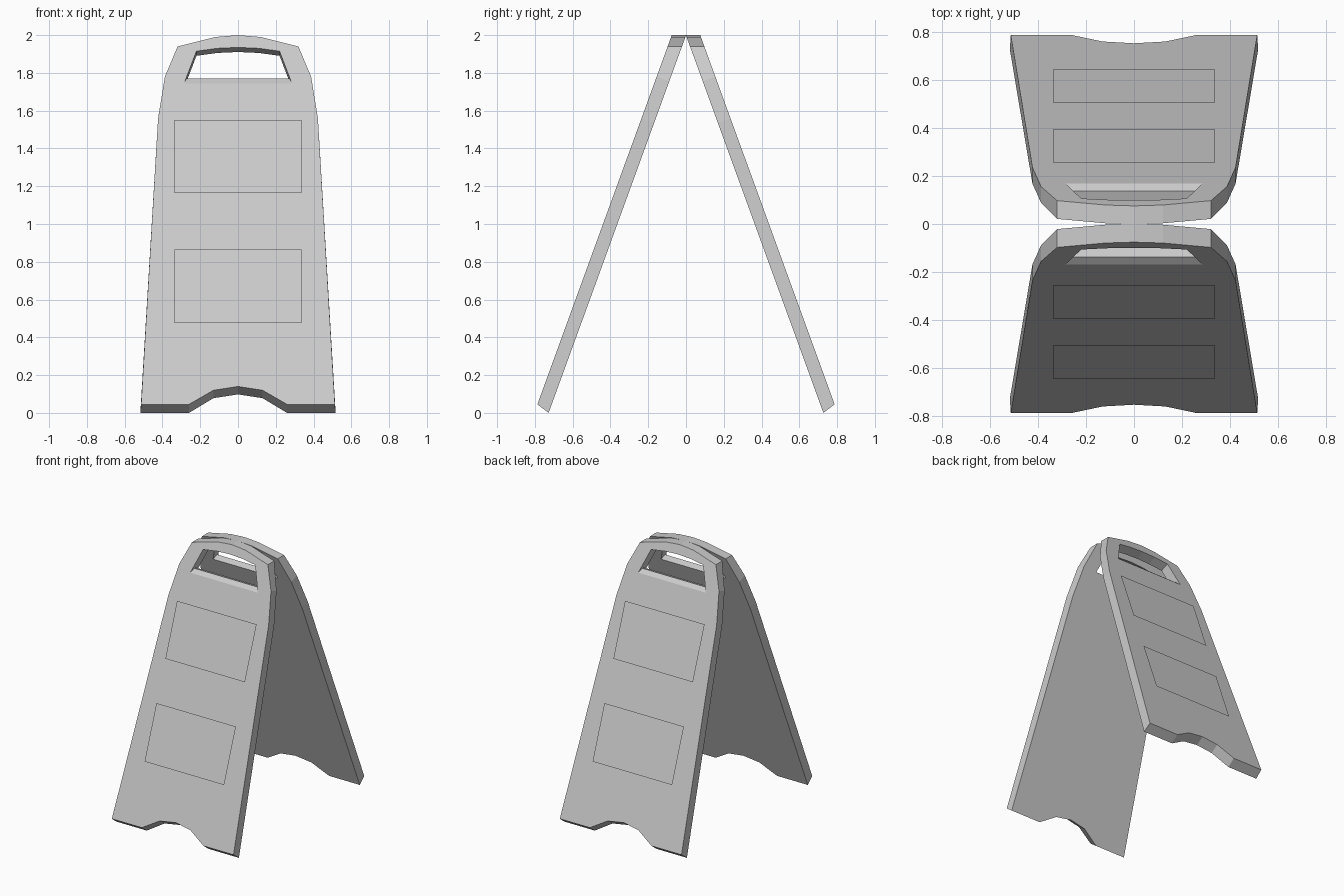
import bpy, bmesh, math

if "Cube" in bpy.data.objects:
    bpy.data.objects.remove(bpy.data.objects["Cube"])

SLOPE = math.tan(math.radians(20))
SIN, COS = math.sin(math.radians(20)), math.cos(math.radians(20))
THICK = 0.0715


def on_panel(x, z, depth=0.0):
    # point on the leaning outer face, pushed inward by depth
    y = -0.787 + (z - 0.045) * SLOPE
    return (x, y + COS * depth, z - SIN * depth)


def inner_at(x, z):
    # point on the inner face at a given height
    return (x, -0.787 + (z - 0.045) * SLOPE + THICK / COS, z)


def mirrored(half):
    # half runs from x > 0 towards the centre line and may end on it
    return half + [(-p[0],) + tuple(p[1:]) for p in reversed(half) if p[0] > 0]


def make_object(name, loops, caps=True):
    bm = bmesh.new()
    rings = [[bm.verts.new(c) for c in loop] for loop in loops]
    for a, b in zip(rings, rings[1:]):
        for i in range(len(a)):
            j = (i + 1) % len(a)
            bm.faces.new((a[i], a[j], b[j], b[i]))
    if caps:
        bm.faces.new(rings[0])
        if len(rings) > 1:
            bm.faces.new(rings[-1])
    bmesh.ops.recalc_face_normals(bm, faces=bm.faces)
    mesh = bpy.data.meshes.new(name)
    bm.to_mesh(mesh)
    bm.free()
    ob = bpy.data.objects.new(name, mesh)
    bpy.context.collection.objects.link(ob)
    return ob


# Panel outline: x, z on the outer face, drop in height to the inner face
top = [(0.32, 1.94, 0), (0.12, 1.99, 0), (0, 2.0, 0)]
side = [(0.513, 0.045, 0.045), (0.423, 1.56, 0.0245), (0.387, 1.78, 0.0245)]
arch = [(0.26, 0.045, 0.045), (0.13, 0.12, 0.042), (0, 0.14, 0.042)]
outline = mirrored(side + top) + [(-x, z, d) for x, z, d in arch] + \
    [p for p in reversed(arch) if p[0] > 0]
outer = [on_panel(x, z) for x, z, d in outline]
inner = [inner_at(x + (0.004 if z == 0.045 and x > 0.5 else
                       -0.004 if z == 0.045 and x < -0.5 else 0), z - d)
         for x, z, d in outline]
front = make_object("front_panel", [outer, inner])

# Handle opening with a bevelled lower lip
loops = []
for depth, zb in ((-0.0206, 1.713), (0.0206, 1.777), (0.12, 1.777)):
    xb = 0.285 - (zb - 1.745) * 0.065 / 0.17
    half = [(xb, zb), (0.22, 1.915), (0.11, 1.93), (0, 1.935)]
    loops.append([on_panel(x, z, depth) for x, z in mirrored(half)])
cutter = make_object("handle_cutter", loops)
cutter.hide_render = True
mod = front.modifiers.new("handle", 'BOOLEAN')
mod.operation = 'DIFFERENCE'
mod.solver = 'EXACT'
mod.object = cutter
bpy.context.view_layer.update()
deps = bpy.context.evaluated_depsgraph_get()
cut_mesh = bpy.data.meshes.new_from_object(front.evaluated_get(deps))
front.modifiers.clear()
front.data = cut_mesh
bpy.data.objects.remove(cutter)

# Thin sign plates just proud of the outer face (drawn flat)
parts = [front]
for label, z0, z1 in (("upper", 1.163, 1.55), ("lower", 0.475, 0.866)):
    lift = 0.0145
    corners = [(-0.335, z0), (0.335, z0), (0.335, z1), (-0.335, z1)]
    pts = [on_panel(x, z - SIN * lift, -lift) for x, z in corners]
    parts.append(make_object("front_" + label + "_plate", [pts]))

# Back half: the same parts turned around
for ob in parts:
    back = ob.copy()
    back.data = ob.data.copy()
    back.name = ob.name.replace("front", "back")
    back.rotation_euler.z = math.pi
    bpy.context.collection.objects.link(back)
